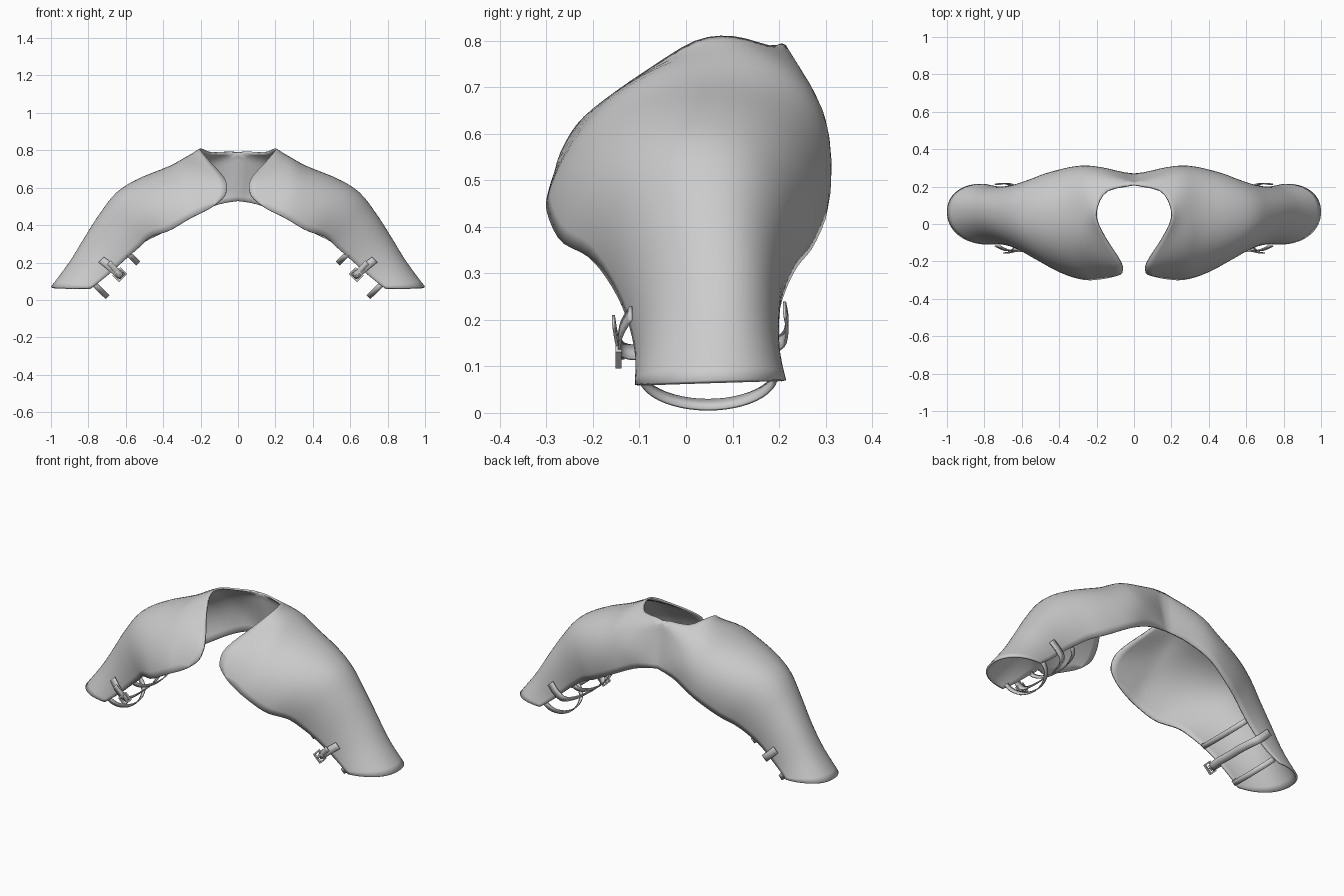
import bpy, bmesh, math
from mathutils import Vector, Matrix

if "Cube" in bpy.data.objects:
    bpy.data.objects.remove(bpy.data.objects["Cube"])

grey = bpy.data.materials.new("plain_grey")
grey.diffuse_color = (0.6, 0.6, 0.6, 1)
grey.use_nodes = True
grey.node_tree.nodes["Principled BSDF"].inputs["Base Color"].default_value = grey.diffuse_color


def spline(pts, t):
    """Catmull-Rom point at t in 0..1 along the control points."""
    n = len(pts) - 1
    i = min(int(t * n + 1e-6), n - 1)
    f = t * n - i
    p0, p1, p2, p3 = (pts[min(max(k, 0), n)] for k in (i - 1, i, i + 1, i + 2))
    return 0.5 * (2 * p1 + (p2 - p0) * f + (2 * p0 - 5 * p1 + 4 * p2 - p3) * f * f
                  + (3 * p1 - p0 - 3 * p2 + p3) * f ** 3)


def finish(name, bm, thickness=0, offset=-1):
    """Make a mirrored, smooth-shaded object."""
    me = bpy.data.meshes.new(name)
    bm.to_mesh(me)
    bm.free()
    me.materials.append(grey)
    ob = bpy.data.objects.new(name, me)
    bpy.context.collection.objects.link(ob)
    mir = ob.modifiers.new("Mirror", 'MIRROR')
    mir.merge_threshold = 0.0005
    if thickness:
        sol = ob.modifiers.new("Solidify", 'SOLIDIFY')
        sol.thickness = thickness
        sol.offset = offset
    bpy.ops.object.select_all(action='DESELECT')
    ob.select_set(True)
    bpy.context.view_layer.objects.active = ob
    bpy.ops.object.shade_smooth_by_angle(angle=math.radians(40))
    return ob


def grid(rows):
    bm = bmesh.new()
    v = [[bm.verts.new(p) for p in r] for r in rows]
    for a, b in zip(v, v[1:]):
        for j in range(len(a) - 1):
            bm.faces.new((a[j], b[j], b[j + 1], a[j + 1]))
    return bm


# Shoulder and sleeve shell: open arches from wrist to neck (back edge, crown, front edge)
arches = [
    ((.80, .215, .07), (1.0, .06, .07), (.79, -.11, .06)),
    ((.72, .20, .13), (.90, .06, .205), (.70, -.11, .13)),
    ((.63, .20, .21), (.82, .06, .335), (.61, -.13, .21)),
    ((.56, .215, .265), (.74, .05, .46), (.53, -.165, .28)),
    ((.49, .24, .315), (.65, .05, .575), (.47, -.21, .335)),
    ((.40, .275, .36), (.53, .05, .65), (.37, -.27, .37)),
    ((.26, .305, .44), (.37, .06, .715), (.26, -.30, .435)),
    ((.12, .285, .505), (.27, .08, .77), (.17, -.295, .48)),
]
# Inner rim: up the centre back, round the neck, down the chest edge
neck = [Vector(p) for p in (
    (0, .27, .53), (0, .25, .62), (0, .23, .72), (0, .215, .79),
    (.14, .18, .79), (.195, .10, .81), (.20, .02, .80), (.15, -.08, .74),
    (.085, -.18, .67), (.06, -.235, .62), (.07, -.27, .56), (.12, -.285, .51))]
NV, NU = 33, 28


def arch_point(arch, t):
    b, top, f = map(Vector, arch)
    mid, half = (b + f) / 2, (f - b) / 2
    c, s = math.cos(math.pi * t), max(math.sin(math.pi * t), 0)
    return mid - half * math.copysign(abs(c) ** .93, c) + (top - mid) * s ** .93


columns = []
for j in range(NV + 1):
    t = j / NV
    ctrl = [arch_point(a, t) for a in arches] + [spline(neck, t)]
    col = [spline(ctrl, i / NU) for i in range(NU + 1)]
    for p in col:
        p.x = max(p.x, 0)
    columns.append(col)
finish("shoulder_shell", grid(list(zip(*columns))), 0.01)


# Straps: flat bands that close the underside of each sleeve
across = Vector((.7, 0, -.7))
under = Vector((-.72, 0, -.69))


def band(name, path, width, steps=24):
    pts = [spline(path, i / steps) for i in range(steps + 1)]
    rows = [[p - across * width / 2 for p in pts], [p + across * width / 2 for p in pts]]
    return finish(name, grid(rows), 0.006, 0)


def arc(centre, y_back, y_front, bulge):
    c, h = (y_back + y_front) / 2, (y_back - y_front) / 2
    return [Vector((centre[0], c + h * math.cos(a), centre[1])) + under * bulge * math.sin(a)
            for a in (math.pi * k / 12 for k in range(13))]


band("wrist_strap", arc((.775, .09), .195, -.10, .105), .03)
band("upper_strap", arc((.585, .245), .20, -.135, .07), .03)
band("middle_strap", [Vector(p) for p in (
    (.73, .212, .225), (.69, .217, .185), (.65, .20, .15), (.625, .12, .135),
    (.62, .03, .13), (.618, -.07, .13), (.635, -.135, .135), (.68, -.14, .175),
    (.73, -.118, .215))], .042, 32)
band("strap_loose_end", [Vector(p) for p in (
    (.625, -.135, .125), (.65, -.148, .155), (.69, -.156, .20))], .03, 8)

# Buckle frame and prong on the front of the middle strap
bm = bmesh.new()
place = Matrix.Translation((.632, -.145, .135)) @ Matrix.Rotation(math.radians(45), 4, 'Y')
for x, z, sx, sz in ((-.027, 0, .008, .05), (.027, 0, .008, .05),
                     (0, -.022, .05, .008), (0, .022, .05, .008), (0, 0, .006, .05)):
    bmesh.ops.create_cube(bm, size=1, matrix=place @ Matrix.Translation((x, 0, z))
                          @ Matrix.Diagonal((sx, .012, sz, 1)))
finish("buckle", bm)
